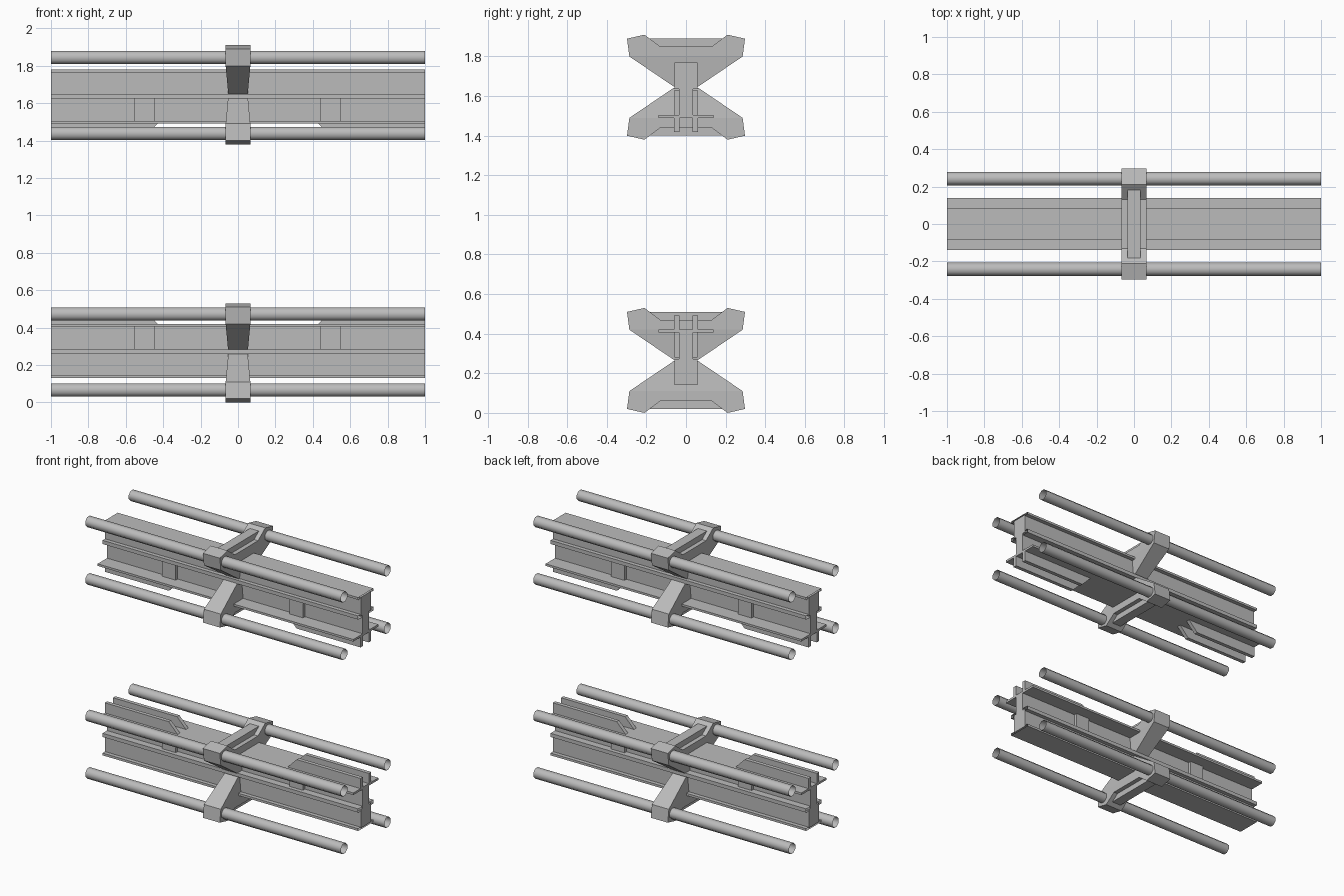
import bpy
import bmesh
from math import cos, sin, pi

cube = bpy.data.objects.get("Cube")
if cube:
    bpy.data.objects.remove(cube, do_unlink=True)

grey = bpy.data.materials.new("plain grey")
grey.use_nodes = True
COLOUR = (0.5, 0.5, 0.5, 1)
grey.diffuse_color = COLOUR
grey.node_tree.nodes["Principled BSDF"].inputs["Base Color"].default_value = COLOUR

HEIGHT = 1.91


def finish(name, verts, faces, flip, smooth=False):
    """Make an object, turned upside down for the upper module."""
    bm = bmesh.new()
    vs = [bm.verts.new((x, y, HEIGHT - z if flip else z)) for x, y, z in verts]
    for f in faces:
        bm.faces.new([vs[i] for i in f])
    bmesh.ops.recalc_face_normals(bm, faces=bm.faces)
    mesh = bpy.data.meshes.new(name)
    bm.to_mesh(mesh)
    bm.free()
    mesh.materials.append(grey)
    for p in mesh.polygons:
        p.use_smooth = smooth
    obj = bpy.data.objects.new(name, mesh)
    bpy.context.collection.objects.link(obj)


def prism(name, first, second, flip, caps=True, smooth=False):
    """Join two matching outlines with side walls."""
    n = len(first)
    faces = [(i, (i + 1) % n, n + (i + 1) % n, n + i) for i in range(n)]
    if caps:
        faces += [tuple(range(n)), tuple(range(n, 2 * n))]
    finish(name, first + second, faces, flip, smooth)


def along_x(name, outline, x0, x1, flip, **kw):
    prism(name, [(x0, y, z) for y, z in outline],
          [(x1, y, z) for y, z in outline], flip, **kw)


def rect(y0, y1, z0, z1):
    return [(y0, z0), (y1, z0), (y1, z1), (y0, z1)]


def mirrored(half):
    return half + [(-y, z) for y, z in reversed(half)]


def bracket_half(name, sign, flip):
    """Pair of arms that narrows toward the waist, with a shallow V on top."""
    mid = 0.265
    half = [(-0.063, 0.004), (-0.286, 0.155), (-0.298, 0.245),
            (-0.21, 0.265), (-0.13, 0.205)]
    outline = mirrored(half)
    n = len(outline)
    widths = [0.052] + [0.066] * (n - 2) + [0.052]
    verts = [(s * w, y, mid + sign * z) for s in (-1, 1)
             for (y, z), w in zip(outline, widths)]
    faces = [(i, (i + 1) % n, n + (i + 1) % n, n + i) for i in range(n)]
    for k in (0, n):
        faces.append((k, k + 1, k + n - 2, k + n - 1))
        faces.append(tuple(range(k + 1, k + n - 1)))
    finish(name, verts, faces, flip)
    # Rib standing in the V
    rib = [(y, mid + sign * z) for y, z in
           mirrored([(-0.13, 0.195), (-0.183, 0.245)])]
    along_x(name + "_rib", rib, -0.035, 0.035, flip)


for flip in (False, True):
    tag = "upper_" if flip else "lower_"

    # Beam: box, web and wide flange in one section
    section = mirrored([(-0.057, 0.14), (-0.057, 0.273), (-0.035, 0.273),
                        (-0.035, 0.405), (-0.14, 0.405), (-0.14, 0.42)])
    along_x(tag + "beam", section, -1, 1, flip)

    # Open-ended lips along the box
    along_x(tag + "outer_lip", rect(-0.085, 0.085, 0.13, 0.146), -1, 1, flip, caps=False)
    along_x(tag + "middle_lip", rect(-0.085, 0.085, 0.26, 0.286), -1, 1, flip, caps=False)

    # Pads on the web, and tapered fins on the flange
    for x in (-0.5, 0.495):
        along_x(tag + "web_pad", rect(-0.057, 0.057, 0.28, 0.405),
                x - 0.053, x + 0.053, flip)
    for s in (-1, 1):
        fin = [(s, 0.42), (s, 0.492), (s * 0.5, 0.492), (s * 0.43, 0.42)]
        for y in (-0.06, 0.033):
            prism(tag + "fin", [(x, y, z) for x, z in fin],
                  [(x, y + 0.027, z) for x, z in fin], flip)

    # Bracket
    bracket_half(tag + "bracket_top", 1, flip)
    bracket_half(tag + "bracket_bottom", -1, flip)

    # Four open-ended rods
    for y in (-0.242, 0.242):
        for z in (0.066, 0.472):
            ring = [(y + 0.038 * cos(pi * (i + 0.5) / 4),
                     z + 0.038 * sin(pi * (i + 0.5) / 4)) for i in range(8)]
            along_x(tag + "rod", ring, -1, 1, flip, caps=False, smooth=True)
